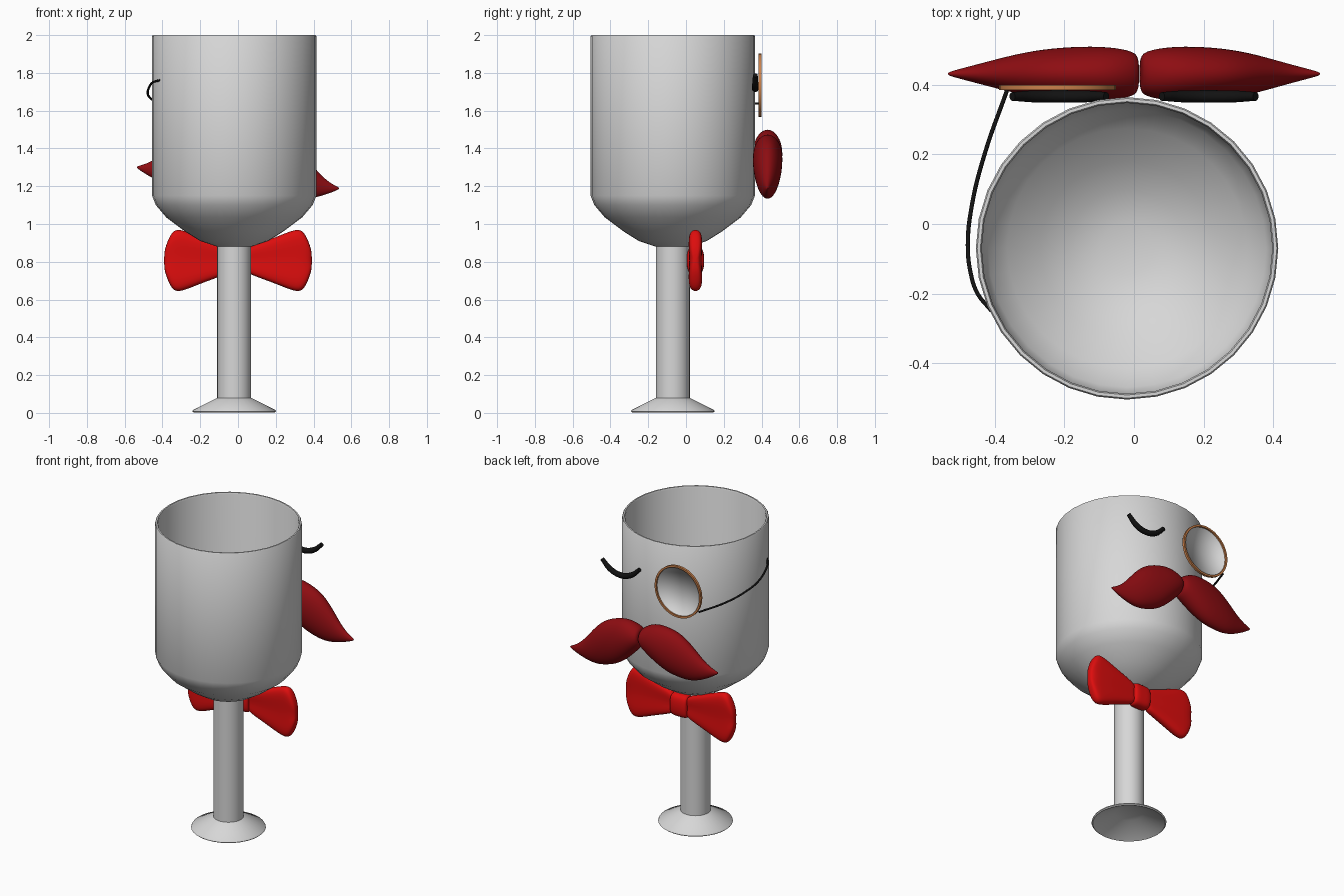
import bpy, bmesh, math

cube = bpy.data.objects.get("Cube")
if cube:
    bpy.data.objects.remove(cube)


def material(name, r, g, b):
    m = bpy.data.materials.new(name)
    m.use_nodes = True
    m.diffuse_color = (r, g, b, 1)
    m.node_tree.nodes["Principled BSDF"].inputs["Base Color"].default_value = (r, g, b, 1)
    return m


GREY = material("pale grey", 0.68, 0.68, 0.68)
RED = material("bright red", 0.72, 0.004, 0.004)
MAROON = material("dark red", 0.27, 0.004, 0.006)
BLACK = material("black", 0.006, 0.006, 0.006)
COPPER = material("copper", 0.6, 0.22, 0.07)


def finish(name, bm, mat, location=(0, 0, 0), angle=40):
    """Turn a bmesh into a smooth-shaded object."""
    mesh = bpy.data.meshes.new(name)
    bm.to_mesh(mesh)
    bm.free()
    obj = bpy.data.objects.new(name, mesh)
    bpy.context.collection.objects.link(obj)
    mesh.materials.append(mat)
    obj.location = location
    bpy.ops.object.select_all(action='DESELECT')
    obj.select_set(True)
    bpy.context.view_layer.objects.active = obj
    bpy.ops.object.shade_smooth_by_angle(angle=math.radians(angle))
    return obj


def lathe(name, profile, mat, location, sides=32, angle=40, closed=False):
    """Spin a (radius, height) profile around z."""
    bm = bmesh.new()
    verts = [bm.verts.new((r, 0, z)) for r, z in profile]
    pairs = list(zip(verts, verts[1:]))
    if closed:
        pairs.append((verts[-1], verts[0]))
    edges = [bm.edges.new(p) for p in pairs]
    bmesh.ops.spin(bm, geom=verts + edges, cent=(0, 0, 0), axis=(0, 0, 1),
                   angle=math.tau, steps=sides, use_duplicate=False)
    bmesh.ops.remove_doubles(bm, verts=bm.verts, dist=0.0005)
    bmesh.ops.recalc_face_normals(bm, faces=bm.faces)
    return finish(name, bm, mat, location, angle)


def power(v, p):
    return math.copysign(abs(v) ** p, v)


def loft(name, rings, mat, location, p=1.0, dent=0.0, start_cap=True, count=12):
    """Mirrored body from (x, centre z, half height, half depth) rings."""
    bm = bmesh.new()
    loops = []
    for x, zc, h, d in rings:
        loop = []
        for i in range(count):
            a = math.tau * i / count
            s, c = power(math.sin(a), p), power(math.cos(a), p)
            y = d * c * (1 - dent * (1 - abs(s)))
            loop.append(bm.verts.new((x, y, zc + h * s)))
        loops.append(loop)
    for a, b in zip(loops, loops[1:]):
        for i in range(count):
            j = (i + 1) % count
            bm.faces.new((a[i], a[j], b[j], b[i]))
    bm.faces.new(loops[-1])
    if start_cap:
        bm.faces.new(loops[0][::-1])
    bmesh.ops.recalc_face_normals(bm, faces=bm.faces)
    obj = finish(name, bm, mat, location, 180)
    mirror = obj.modifiers.new("mirror", 'MIRROR')
    mirror.use_clip = not start_cap
    mirror.use_mirror_merge = not start_cap
    sub = obj.modifiers.new("smooth", 'SUBSURF')
    sub.levels = sub.render_levels = 2
    return obj


def tube(name, points, radius, mat, location=(0, 0, 0), scale=(1, 1, 1), tapers=None):
    """Round tube along a smooth path."""
    curve = bpy.data.curves.new(name, 'CURVE')
    curve.dimensions = '3D'
    curve.bevel_depth = radius
    curve.bevel_resolution = 3
    curve.use_fill_caps = True
    curve.resolution_u = 6
    spline = curve.splines.new('BEZIER')
    spline.bezier_points.add(len(points) - 1)
    for i, (bp, co) in enumerate(zip(spline.bezier_points, points)):
        bp.co = co
        bp.handle_left_type = bp.handle_right_type = 'AUTO'
        bp.radius = tapers[i] if tapers else 1
    obj = bpy.data.objects.new(name, curve)
    bpy.context.collection.objects.link(obj)
    curve.materials.append(mat)
    obj.location = location
    obj.scale = scale
    return obj


# Goblet: hollow foot, stem, bowl outside, rim and bowl inside
AXIS = (-0.02, -0.07, 0)
lathe("goblet", [
    (0, 0.07), (0.085, 0.07), (0.215, 0.002), (0.222, 0.008), (0.218, 0.016),
    (0.09, 0.08), (0.09, 0.88), (0.18, 0.91), (0.26, 0.96), (0.36, 1.035),
    (0.415, 1.1), (0.435, 1.15), (0.435, 1.995), (0.431, 2), (0.422, 2),
    (0.418, 1.99), (0.418, 1.15), (0.40, 1.105), (0.345, 1.045), (0.25, 0.975),
    (0.17, 0.925), (0.075, 0.9), (0, 0.9)], GREY, AXIS)

# Moustache, tilted slightly to one side
moustache = loft("moustache", [
    (0.002, 0.145, 0.045, 0.045), (0.012, 0.145, 0.065, 0.068),
    (0.09, 0.13, 0.122, 0.082), (0.18, 0.095, 0.150, 0.082),
    (0.27, 0.070, 0.148, 0.074), (0.35, 0.032, 0.118, 0.058),
    (0.44, -0.002, 0.055, 0.032), (0.51, -0.004, 0.018, 0.013),
    (0.54, 0.0, 0.004, 0.004)], MAROON, (0, 0.432, 1.245))
moustache.rotation_euler.y = 0.105

# Bow tie wings with a pinched middle, and the knot
TIE = (0, 0.05, 0.807)
loft("bow_tie_wings", [
    (0.035, 0, 0.06, 0.03), (0.09, 0, 0.085, 0.036), (0.20, 0, 0.125, 0.045),
    (0.30, 0, 0.168, 0.048), (0.345, 0, 0.165, 0.046), (0.375, 0, 0.10, 0.038),
    (0.392, 0, 0.045, 0.02)], RED, TIE, p=0.7, dent=0.35, count=16)
loft("bow_tie_knot", [
    (0, 0, 0.078, 0.048), (0.04, 0, 0.078, 0.048), (0.058, 0, 0.07, 0.04),
    (0.06, 0, 0.045, 0.025)], RED, TIE, p=0.7, start_cap=False)

# Closed eyes: flattened arcs that dip in the middle
for side, x in (("left", 0.215), ("right", -0.215)):
    tube(side + "_eye", [(-0.135, 0, 0.038), (-0.075, 0, -0.014), (0, 0, -0.034),
                         (0.075, 0, -0.014), (0.135, 0, 0.038)],
         0.018, BLACK, (x, 0.367, 1.75), tapers=[0.7, 0.95, 1, 0.95, 0.7])

# Monocle: copper ring and a lens set into it
MONOCLE = (-0.22, 0.385, 1.735)
ring = lathe("monocle_ring", [(0.156, 0), (0.168, 0), (0.168, 0.015), (0.156, 0.015)],
             COPPER, MONOCLE, closed=True)
lens = lathe("monocle_lens", [(0, 0.005), (0.157, 0.005), (0.1575, 0.012)],
             GREY, MONOCLE, angle=180)
for part in (ring, lens):
    part.rotation_euler.x = -math.pi / 2
lens.data.flip_normals() if lens.data.polygons[0].normal.z < 0 else None

# Cord from the monocle round the side of the bowl
tube("monocle_cord", [(-0.365, 0.385, 1.637), (-0.43, 0.2, 1.647), (-0.467, 0.05, 1.67),
                      (-0.478, -0.06, 1.695), (-0.47, -0.14, 1.725),
                      (-0.45, -0.2, 1.75), (-0.41, -0.25, 1.762)], 0.006, BLACK)
